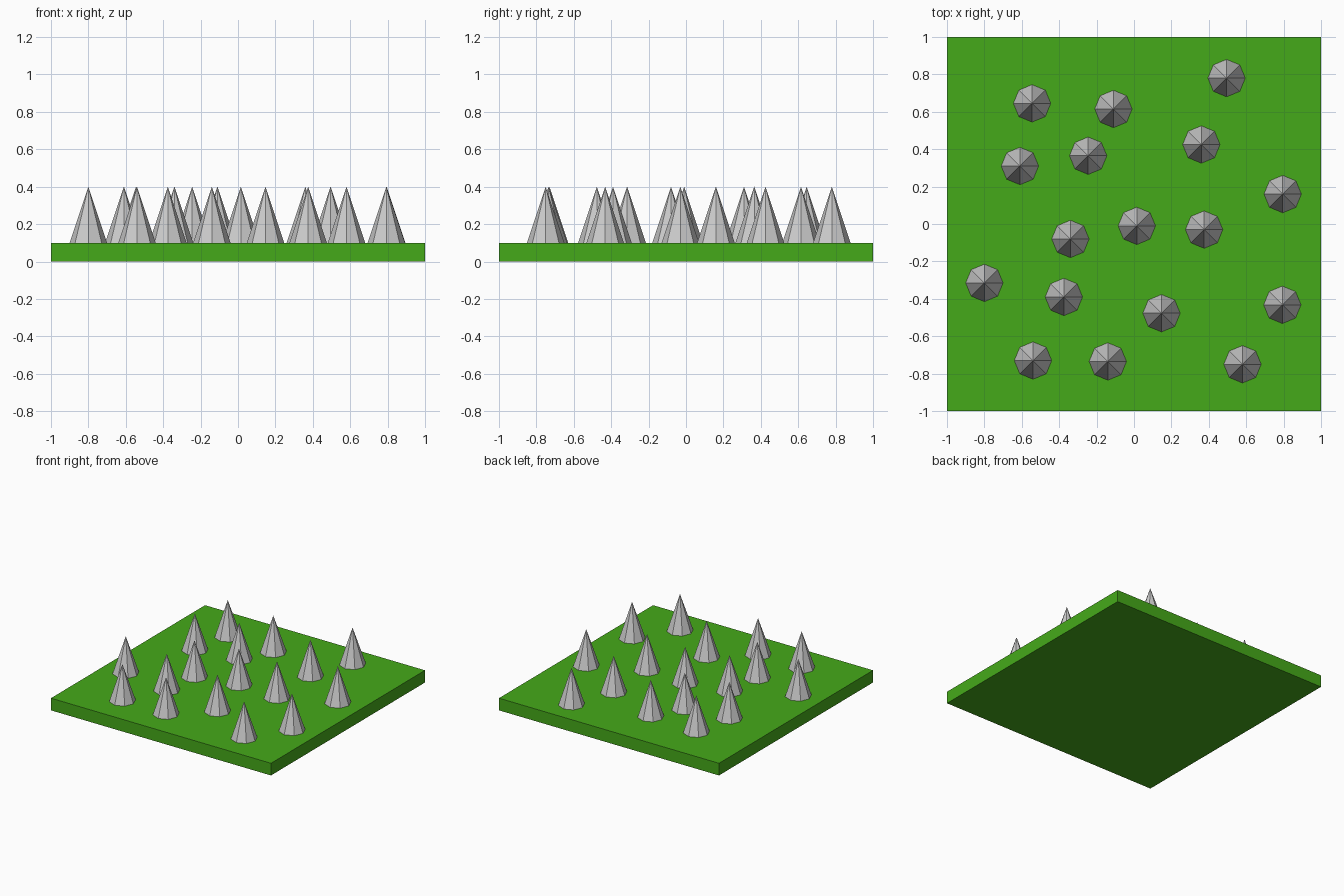
import bpy

if "Cube" in bpy.data.objects:
    bpy.data.objects.remove(bpy.data.objects["Cube"])

# Grass slab
bpy.ops.mesh.primitive_cube_add(size=1, location=(0, 0, 0.05))
slab = bpy.context.object
slab.name = "grass_slab"
slab.scale = (2, 2, 0.1)
bpy.ops.object.transform_apply(location=False, rotation=False, scale=True)
green = bpy.data.materials.new("grass_green")
green.diffuse_color = (0.06, 0.4, 0.01, 1)
green.use_nodes = True
green.node_tree.nodes["Principled BSDF"].inputs["Base Color"].default_value = green.diffuse_color
slab.data.materials.append(green)

# Scattered eight-sided spikes, all the same size
SPIKES = [
    (-0.545, 0.645), (-0.11, 0.615), (0.495, 0.78), (0.36, 0.425),
    (-0.245, 0.365), (-0.61, 0.31), (0.795, 0.16), (0.015, -0.01),
    (0.375, -0.03), (-0.34, -0.08), (-0.80, -0.315), (-0.375, -0.39),
    (0.147, -0.477), (0.793, -0.432), (-0.54, -0.73), (-0.14, -0.735),
    (0.58, -0.75),
]
mesh = None
for i, (x, y) in enumerate(SPIKES, 1):
    if mesh is None:
        bpy.ops.mesh.primitive_cone_add(vertices=8, radius1=0.1, radius2=0,
                                        depth=0.3, location=(x, y, 0.25))
        spike = bpy.context.object
        mesh = spike.data
    else:
        spike = bpy.data.objects.new("spike", mesh)
        spike.location = (x, y, 0.25)
        bpy.context.collection.objects.link(spike)
    spike.name = f"spike_{i:02d}"
